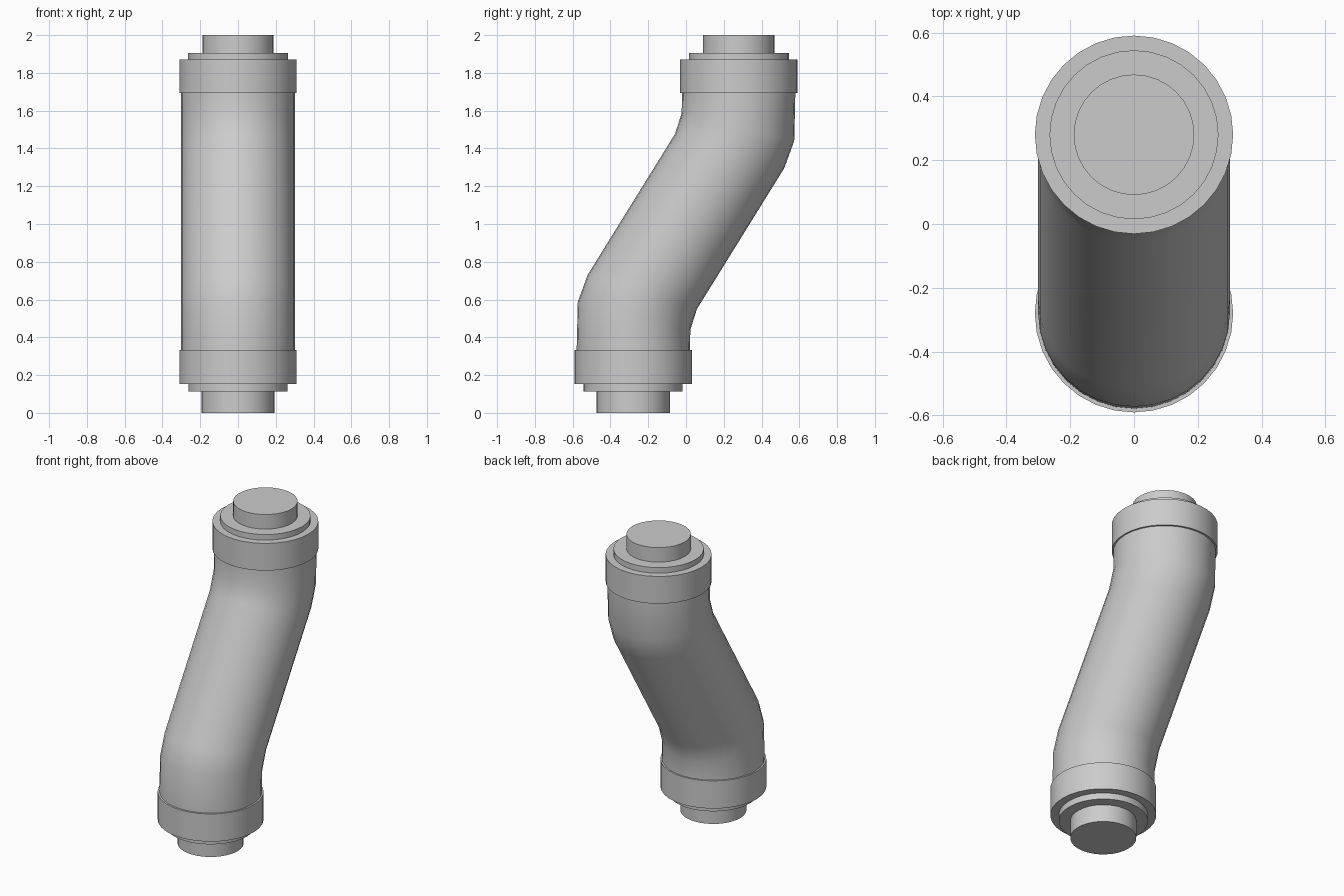
import bpy, bmesh, math

if "Cube" in bpy.data.objects:
    bpy.data.objects.remove(bpy.data.objects["Cube"])

SEG = 32
MID_Z = 1.0135  # the body is point-symmetric about this height


def loft(name, rings):
    """Skin rings given as (centre_y, centre_z, radius_x, half_y, half_z), capping both ends."""
    bm = bmesh.new()
    loops = []
    for cy, cz, rx, hy, hz in rings:
        loops.append([bm.verts.new((rx * math.cos(a), cy + hy * math.sin(a), cz + hz * math.sin(a)))
                      for a in (2 * math.pi * i / SEG for i in range(SEG))])
    for lo, hi in zip(loops, loops[1:]):
        for i in range(SEG):
            j = (i + 1) % SEG
            bm.faces.new((lo[i], lo[j], hi[j], hi[i]))
    bm.faces.new(loops[0])
    bm.faces.new(loops[-1])
    bmesh.ops.recalc_face_normals(bm, faces=bm.faces)
    mesh = bpy.data.meshes.new(name)
    bm.to_mesh(mesh)
    bm.free()
    obj = bpy.data.objects.new(name, mesh)
    bpy.context.collection.objects.link(obj)
    bpy.ops.object.select_all(action='DESELECT')
    obj.select_set(True)
    bpy.context.view_layer.objects.active = obj
    bpy.ops.object.shade_smooth_by_angle(angle=math.radians(35))
    return obj


def stepped_end(name, y, steps):
    """Round stepped fitting from (z, radius) steps."""
    return loft(name, [(y, z, r, r, 0) for z, r in steps])


# Slanted pipe: lower bend as back/front silhouette pairs (y, z), mirrored for the upper bend
lower = [((-0.579, 0.33), (0.021, 0.33)),
         ((-0.573, 0.587), (0.023, 0.44)),
         ((-0.521, 0.73), (0.058, 0.55))]
upper = [((-b[0], 2 * MID_Z - b[1]), (-a[0], 2 * MID_Z - a[1])) for a, b in reversed(lower)]
rings = [((a[0] + b[0]) / 2, (a[1] + b[1]) / 2, 0.301, (b[0] - a[0]) / 2, (b[1] - a[1]) / 2)
         for a, b in lower + upper]
loft("bent_pipe", rings)

# Lower and upper end fittings: plug, lip and collar
stepped_end("lower_fitting", -0.28, [
    (0.0, 0.194), (0.113, 0.194), (0.113, 0.262), (0.154, 0.262), (0.154, 0.311), (0.333, 0.311)])
stepped_end("upper_fitting", 0.28, [
    (1.694, 0.311), (1.87, 0.311), (1.87, 0.265), (1.906, 0.265), (1.906, 0.189), (2.0, 0.189)])
